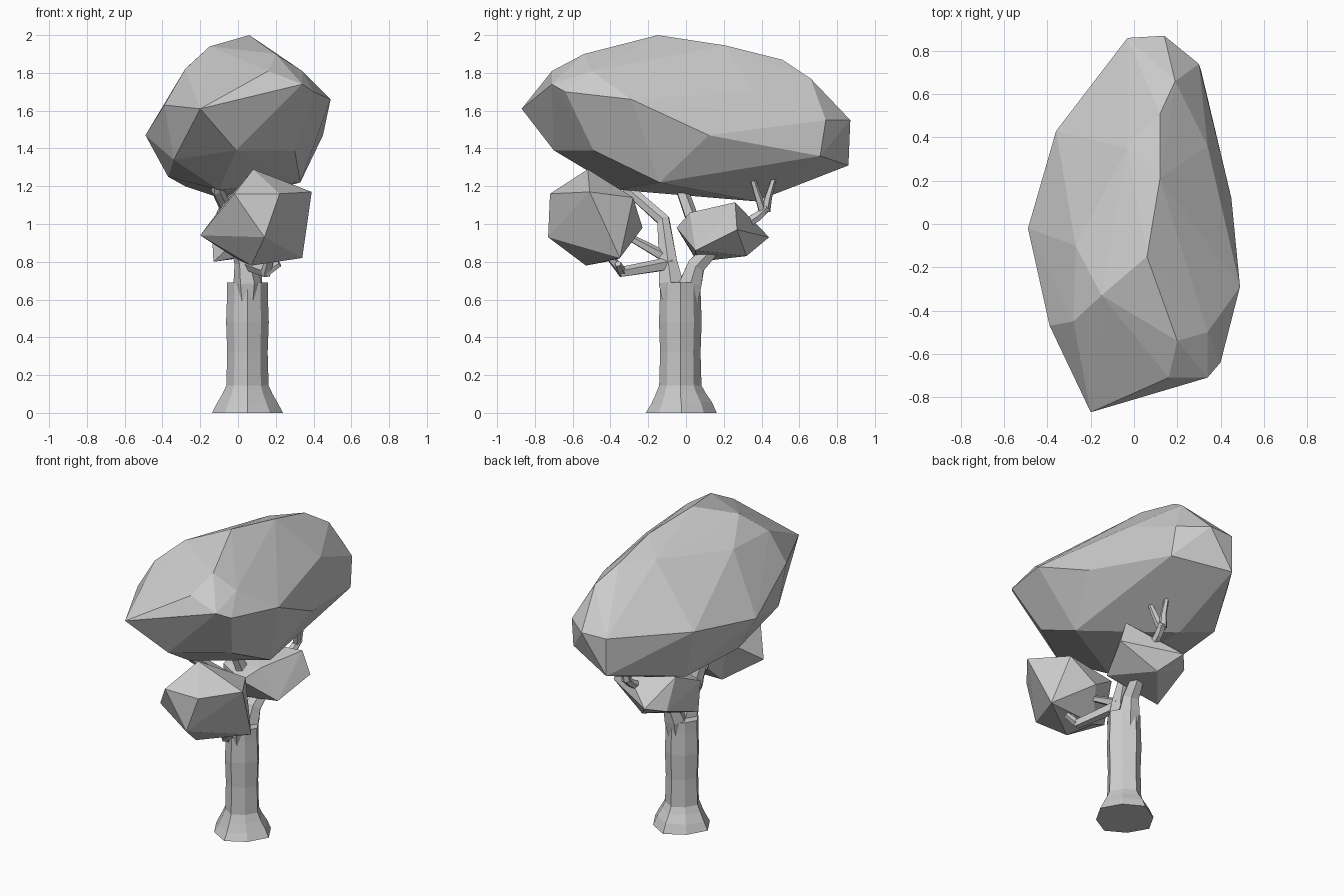
import bpy, bmesh, math
from mathutils import Vector


def finish(name, bm):
    bmesh.ops.recalc_face_normals(bm, faces=bm.faces)
    mesh = bpy.data.meshes.new(name)
    bm.to_mesh(mesh)
    bm.free()
    obj = bpy.data.objects.new(name, mesh)
    bpy.context.collection.objects.link(obj)
    return obj


def foliage(name, points):
    """Faceted leaf mass wrapped around a few corner points."""
    bm = bmesh.new()
    for p in points:
        bm.verts.new(p)
    bmesh.ops.convex_hull(bm, input=bm.verts)
    loose = [v for v in bm.verts if not v.link_faces]
    bmesh.ops.delete(bm, geom=loose, context='VERTS')
    return finish(name, bm)


def tube(name, path, radii, sides, turn=0.0, odd=1.0):
    """Tapered flat-sided tube along a path; odd scales every second corner."""
    bm = bmesh.new()
    pts = [Vector(p) for p in path]
    rings = []
    ref = Vector((1, 0, 0))
    for i, p in enumerate(pts):
        d = (pts[min(i + 1, len(pts) - 1)] - pts[max(i - 1, 0)]).normalized()
        u = (ref - d * ref.dot(d)).normalized()
        w = d.cross(u)
        ring = []
        for k in range(sides):
            a = turn + 2 * math.pi * k / sides
            r = radii[i] * (odd if k % 2 else 1)
            ring.append(bm.verts.new(p + r * (u * math.cos(a) + w * math.sin(a))))
        rings.append(ring)
    for a, b in zip(rings, rings[1:]):
        for k in range(sides):
            j = (k + 1) % sides
            bm.faces.new((a[k], a[j], b[j], b[k]))
    bm.faces.new(rings[0][::-1])
    bm.faces.new(rings[-1])
    return finish(name, bm)


# Eight-sided trunk with flared foot
tube("trunk",
     [(.05, -.03 + dy, z) for z, dy in ((0, .005), (.05, .005), (.1, 0), (.145, 0),
                                        (.32, 0), (.48, 0), (.62, 0), (.69, 0))],
     [.188, .162, .133, .112, .107, .113, .108, .108], 8, odd=.9)

# Two main limbs forking from the trunk top
tube("front_limb", [(.05, -.07, .5), (.05, -.08, .69), (.035, -.095, .8),
                    (-.03, -.12, 1.02), (-.11, -.3, 1.18), (-.11, -.38, 1.28)],
     [.04, .074, .055, .038, .033, .02], 6)
tube("back_limb", [(.05, .01, .5), (.06, .025, .69), (.07, .055, .78),
                   (.1, .2, .93), (.13, .38, 1.04), (.14, .43, 1.09)],
     [.04, .068, .054, .036, .027, .025], 6)

# Smaller branches: path, start radius, end radius
branches = {
    "low_front_branch": ([(.05, -.08, .79), (.15, -.34, .745), (.18, -.42, .85)], .037, .024),
    "mid_front_branch": ([(.03, -.1, .82), (.06, -.3, .93)], .032, .02),
    "low_front_twig": ([(.15, -.34, .745), (.22, -.36, .79)], .025, .018),
    "middle_branch": ([(.06, .08, .85), (0, .03, 1.03), (-.03, -.03, 1.2)], .042, .034),
    "back_twig_left": ([(.13, .41, 1.06), (.15, .39, 1.12), (.17, .355, 1.23)], .027, .016),
    "back_twig_right": ([(.13, .42, 1.07), (.14, .435, 1.14), (.14, .465, 1.24)], .027, .014),
}
for name, (path, r0, r1) in branches.items():
    n = len(path) - 1
    tube(name, path, [r0 + (r1 - r0) * i / n for i in range(n + 1)], 5, .4)

# Large crown
foliage("crown", [
    (-.2, -.87, 1.61), (.16, -.71, 1.81), (.34, -.71, 1.74), (.40, -.64, 1.70),
    (.49, -.29, 1.66), (.45, .12, 1.47), (.33, -.14, 1.22), (.30, -.49, 1.39),
    (-.01, -.70, 1.39), (.31, .71, 1.36), (-.03, .86, 1.55), (-.03, .86, 1.31),
    (.14, .87, 1.55), (.30, .74, 1.55), (.19, .66, 1.77), (.12, .51, 1.87),
    (.12, .21, 1.945), (.06, -.15, 2.0), (.2, -.54, 1.90), (.34, -.5, 1.81),
    (.34, .36, 1.70), (-.15, -.33, 1.94), (-.28, -.45, 1.82), (-.27, -.1, 1.83),
    (-.36, .43, 1.52), (-.03, .35, 1.87), (-.49, -.02, 1.47), (-.39, -.47, 1.63),
    (-.34, -.46, 1.34), (-.37, 0, 1.25), (-.1, -.35, 1.18), (-.04, .37, 1.12),
    (-.28, .4, 1.2)])

# Small front leaf clump
foliage("front_clump", [
    (.08, -.52, 1.29), (-.02, -.72, 1.16), (.22, -.72, 1.16), (.39, -.51, 1.17),
    (.14, -.73, .93), (-.2, -.51, .94), (.34, -.35, .82), (.07, -.53, .78),
    (.25, -.28, 1.14), (.1, -.23, .98), (-.08, -.3, 1.1), (0, -.37, .81)])

# Small back leaf clump
foliage("back_clump", [
    (.28, .26, 1.115), (.15, .02, 1.06), (.33, .27, .97), (.06, -.05, .98),
    (.25, .05, .86), (-.01, .44, .93), (.09, .32, .83), (-.1, .25, 1.09),
    (-.14, .05, 1.0), (-.13, .06, .80), (-.1, .34, .9), (.05, .04, .84)])
